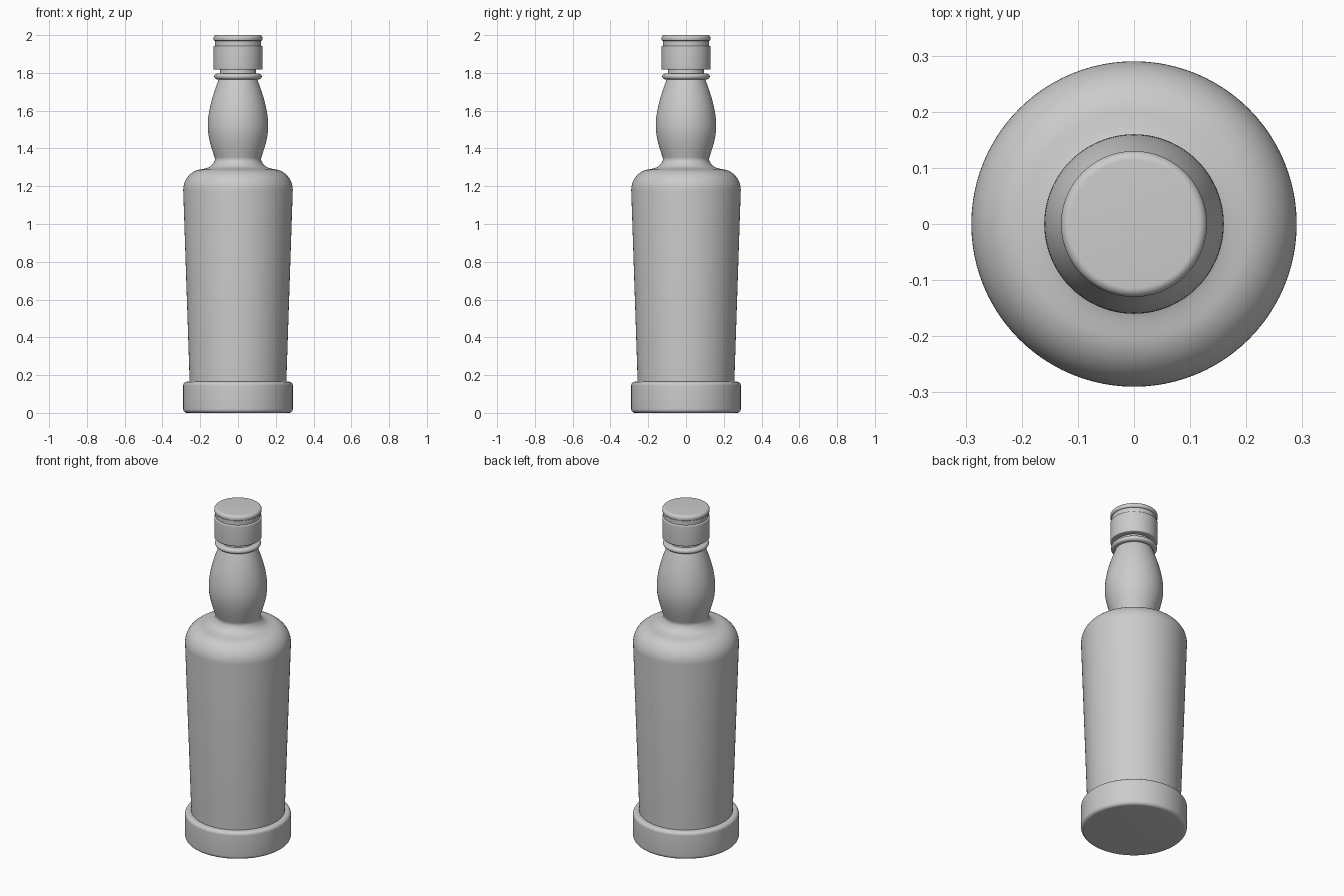
import bpy
import bmesh
import math
from mathutils import Vector
from mathutils.geometry import interpolate_bezier

SEGMENTS = 96

cube = bpy.data.objects.get("Cube")
if cube:
    bpy.data.objects.remove(cube, do_unlink=True)

grey = bpy.data.materials.new("plain_grey")
grey.use_nodes = True
colour = (0.6, 0.6, 0.6, 1)
grey.diffuse_color = colour
grey.node_tree.nodes["Principled BSDF"].inputs["Base Color"].default_value = colour


def arc(r, z, rr, rz, start, end, steps=8):
    """Quarter-ellipse style run of profile points around (r, z)."""
    angles = [math.radians(start + (end - start) * i / steps) for i in range(steps + 1)]
    return [(r + rr * math.cos(a), z + rz * math.sin(a)) for a in angles]


def bezier(a, b, c, d, steps=14):
    pts = interpolate_bezier(*[Vector(p) for p in (a, b, c, d)], steps + 1)
    return [(p.x, p.y) for p in pts]


def lathe(name, profile):
    """Revolve an (radius, height) profile around z."""
    bm = bmesh.new()
    verts = [bm.verts.new((r, 0, z)) for r, z in profile]
    edges = [bm.edges.new(pair) for pair in zip(verts, verts[1:])]
    bmesh.ops.spin(bm, geom=verts + edges, cent=(0, 0, 0), axis=(0, 0, 1),
                   angle=math.tau, steps=SEGMENTS)
    bmesh.ops.remove_doubles(bm, verts=bm.verts, dist=0.0002)
    bmesh.ops.recalc_face_normals(bm, faces=bm.faces)
    mesh = bpy.data.meshes.new(name)
    bm.to_mesh(mesh)
    bm.free()
    mesh.materials.append(grey)
    obj = bpy.data.objects.new(name, mesh)
    bpy.context.collection.objects.link(obj)
    bpy.ops.object.select_all(action="DESELECT")
    obj.select_set(True)
    bpy.context.view_layer.objects.active = obj
    bpy.ops.object.shade_smooth_by_angle(angle=math.radians(35))
    return obj


def rounded_disc(name, radius, low, high, bottom, top):
    """Solid disc with separately rounded lower and upper rims."""
    lathe(name, [(0, low)]
          + arc(radius - bottom, low + bottom, bottom, bottom, -90, 0)
          + arc(radius - top, high - top, top, top, 0, 90)
          + [(0, high)])


# Foot
rounded_disc("base", 0.29, 0, 0.165, 0.02, 0.02)

# Tapered body, rounded shoulder, flared and swelling neck
lathe("bottle_body",
      [(0, 0.1), (0.253, 0.1), (0.256, 0.165)]
      + arc(0.185, 1.18, 0.105, 0.11, 0, 85, 14)
      + bezier((0.178, 1.293), (0.148, 1.298), (0.128, 1.315), (0.121, 1.343), 8)
      + bezier((0.121, 1.343), (0.135, 1.39), (0.16, 1.45), (0.16, 1.52))
      + bezier((0.16, 1.52), (0.16, 1.6), (0.132, 1.69), (0.102, 1.765))
      + [(0.095, 1.775), (0.095, 1.83), (0, 1.83)])

# Collar ring under the cap
lathe("neck_ring", [(0.09, 1.766)] + arc(0.111, 1.781, 0.015, 0.015, -90, 90, 12) + [(0.09, 1.796)])

# Cap: skirt, recessed groove and top
rounded_disc("cap_skirt", 0.13, 1.817, 1.943, 0.006, 0.006)
rounded_disc("cap_groove", 0.122, 1.935, 1.98, 0.002, 0.002)
rounded_disc("cap_top", 0.13, 1.97, 2.0, 0.008, 0.016)
